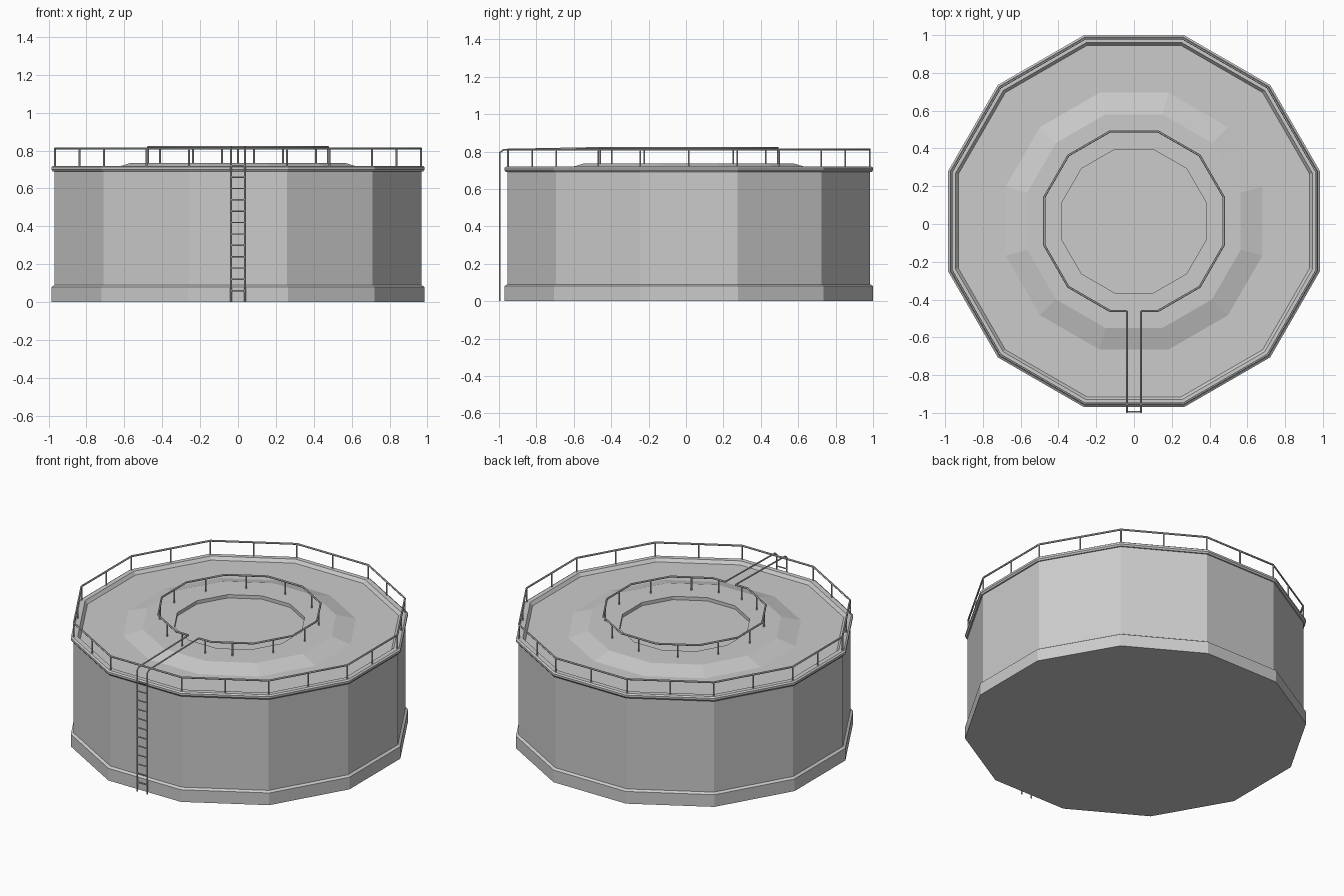
import bpy, bmesh, math
from mathutils import Vector

cube = bpy.data.objects.get("Cube")
if cube:
    bpy.data.objects.remove(cube, do_unlink=True)

SIDES = 12
CY = 0.015                      # tank axis, set back to leave room for the ladder
STEP = 2 * math.pi / SIDES

steel = bpy.data.materials.new("steel grey")
steel.use_nodes = True
steel.diffuse_color = (0.6, 0.6, 0.6, 1)
steel.node_tree.nodes["Principled BSDF"].inputs["Base Color"].default_value = (0.6, 0.6, 0.6, 1)


def corner(apothem, i, z):
    """Corner i of a twelve-sided ring whose flats face the axes."""
    r = apothem / math.cos(STEP / 2)
    a = (i + 0.5) * STEP
    return Vector((r * math.cos(a), CY + r * math.sin(a), z))


def lathe(name, profile):
    """Sweep (apothem, height) points round the axis and cap both ends."""
    bm = bmesh.new()
    rings = [[bm.verts.new(corner(a, i, z)) for i in range(SIDES)] for a, z in profile]
    for low, high in zip(rings, rings[1:]):
        for i in range(SIDES):
            j = (i + 1) % SIDES
            bm.faces.new((low[i], low[j], high[j], high[i]))
    bm.faces.new(rings[0][::-1])
    bm.faces.new(rings[-1])
    mesh = bpy.data.meshes.new(name)
    bm.to_mesh(mesh)
    bm.free()
    mesh.materials.append(steel)
    obj = bpy.data.objects.new(name, mesh)
    bpy.context.collection.objects.link(obj)
    return obj


def tubes(name, paths, radius, cyclic=False):
    """Round bars along straight-segment paths, turned into one mesh."""
    curve = bpy.data.curves.new(name, "CURVE")
    curve.dimensions = "3D"
    curve.bevel_depth = radius
    curve.bevel_resolution = 1
    curve.use_fill_caps = True
    for path in paths:
        spline = curve.splines.new("POLY")
        spline.points.add(len(path) - 1)
        for point, co in zip(spline.points, path):
            point.co = (*co, 1)
        spline.use_cyclic_u = cyclic
    curve.materials.append(steel)
    obj = bpy.data.objects.new(name, curve)
    bpy.context.collection.objects.link(obj)
    bpy.ops.object.select_all(action="DESELECT")
    obj.select_set(True)
    bpy.context.view_layer.objects.active = obj
    bpy.ops.object.convert(target="MESH")
    bpy.ops.object.shade_smooth_by_angle(angle=math.radians(50))
    return obj


# Tank shell: plinth, wall, rim, roof with raised centre and shallow hatch recess
lathe("tank_shell", [
    (0.985, 0), (0.985, 0.08), (0.97, 0.09), (0.97, 0.69), (0.978, 0.69),
    (0.985, 0.7), (0.985, 0.713), (0.975, 0.72), (0.945, 0.72), (0.93, 0.7),
    (0.68, 0.7), (0.565, 0.735), (0.38, 0.735), (0.38, 0.713),
])

# Outer railing: posts at corners and mid-sides
OUT, OUT_Z = 0.967, 0.81
tubes("outer_rail", [[corner(OUT, i, OUT_Z) for i in range(SIDES)]], 0.006, True)
posts = []
for i in range(SIDES):
    a, b = corner(OUT, i, 0.715), corner(OUT, i + 1, 0.715)
    for foot in (a, (a + b) / 2):
        if abs(foot.x) > 0.01 or foot.y > 0:
            posts.append((foot, foot + Vector((0, 0, OUT_Z - 0.715))))
tubes("outer_posts", posts, 0.005)

# Inner railing: open at the front where the ladder rails arrive
INN, INN_Z, HALF = 0.475, 0.82, 0.037
front_y = CY - INN
ring = [corner(INN, i, INN_Z) for i in range(9, 9 + SIDES)]
ring = [Vector((HALF, front_y, INN_Z))] + ring + [Vector((-HALF, front_y, INN_Z))]
tubes("inner_rail", [ring], 0.006)
feet = [Vector((s * 0.085, front_y, 0.73)) for s in (-1, 1)]
for i in range(SIDES):
    mid = (corner(INN, i, 0.73) + corner(INN, i + 1, 0.73)) / 2
    if abs(mid.x) > 0.01 or mid.y > 0:
        feet.append(mid)
tubes("inner_posts", [(f, f + Vector((0, 0, INN_Z - 0.73))) for f in feet], 0.005)

# Ladder: two stringers that bend over the rim and run on as handrails
tubes("ladder_rails", [[(s * HALF, -0.995, 0), (s * HALF, -0.995, 0.795),
                        (s * HALF, -0.975, 0.81), (s * HALF, front_y, INN_Z)]
                       for s in (-1, 1)], 0.005)
tubes("ladder_rungs", [[(-HALF, -0.995, 0.06 * k), (HALF, -0.995, 0.06 * k)]
                       for k in range(1, 13)], 0.004)
